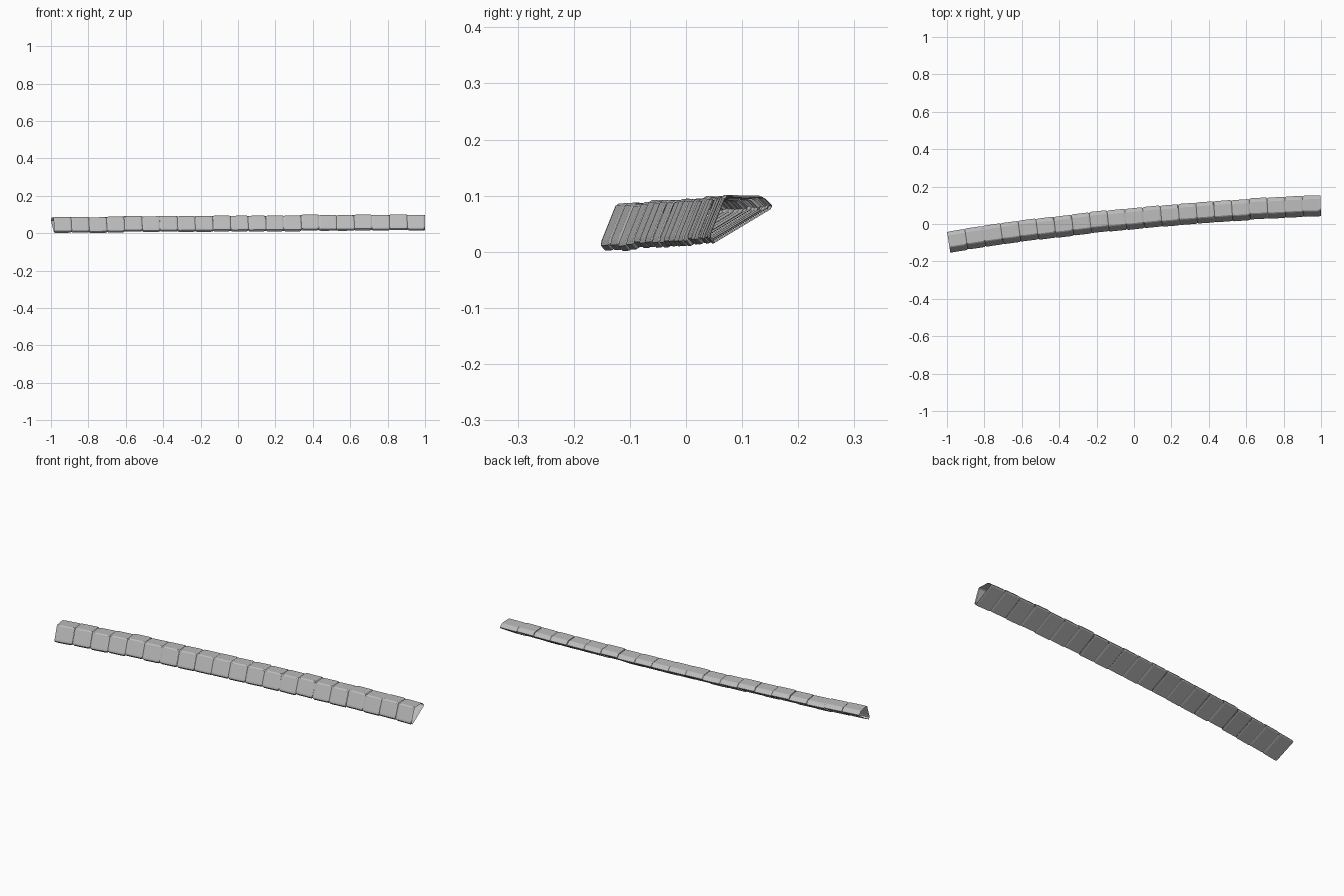
import bpy, bmesh, math, random
from mathutils import Vector

cube = bpy.data.objects.get("Cube")
if cube:
    bpy.data.objects.remove(cube, do_unlink=True)
random.seed(4)

COUNT = 21
# Kerb cross-section: (offset across the run, height)
SECTION = [(-.105, 0), (-.113, .009), (-.111, .018), (-.086, .080), (-.080, .084),
           (-.020, .083), (-.013, .080), (0, .067), (-.003, .061)]
CENTRE = Vector((-.062, .050))

stone_mat = bpy.data.materials.new("stone grey")
stone_mat.use_nodes = True
grey = (.5, .5, .5, 1)
stone_mat.diffuse_color = grey
stone_mat.node_tree.nodes["Principled BSDF"].inputs["Base Color"].default_value = grey


def ring(bm, x, scale, shift, lift):
    """One cross-section, square to the curved run at x."""
    y = .087 + .0965 * x - .0305 * x * x
    slope = .0965 - .061 * x
    normal = Vector((-slope, 1)).normalized()
    base = .004 + .0065 * (x + 1)
    verts = []
    for p in SECTION:
        v, h = CENTRE + (Vector(p) - CENTRE) * scale
        v += shift
        verts.append(bm.verts.new((x + normal.x * v, y + normal.y * v, base + h + lift)))
    return verts


# Row of hollow stones, open at the ends, with worn edges at each joint
step = 1.996 / COUNT
for i in range(COUNT):
    x0 = -1 + i * step
    x1 = x0 + step
    shift = random.uniform(-.002, .002)
    lift = random.uniform(-.002, .002)
    if i == 2:
        lift = -.004
    # Joints narrow a little; the two free ends stay full size
    start = .985 if i == 0 else .93
    end = .985 if i == COUNT - 1 else .93
    stations = [(x0, start), (x0 + .004, .975), (x0 + .010, 1),
                (x1 - .010, 1), (x1 - .004, .975), (x1, end)]
    bm = bmesh.new()
    rings = []
    for x, s in stations:
        j = random.uniform(-.0007, .0007)
        rings.append(ring(bm, x, s, shift + j, lift + j))
    n = len(SECTION)
    for a, b in zip(rings, rings[1:]):
        for k in range(n):
            m = (k + 1) % n
            bm.faces.new((a[k], a[m], b[m], b[k]))
    bmesh.ops.recalc_face_normals(bm, faces=bm.faces)
    # An open tube needs its outward direction checked on the top face
    bm.normal_update()
    top = max(bm.faces, key=lambda f: f.calc_center_median().z)
    if top.normal.z < 0:
        bmesh.ops.reverse_faces(bm, faces=bm.faces)
    for v in bm.verts:
        v.co.z = max(v.co.z, 0)
    mesh = bpy.data.meshes.new("kerb_stone")
    bm.to_mesh(mesh)
    bm.free()
    mesh.materials.append(stone_mat)
    stone = bpy.data.objects.new(f"kerb_stone_{i + 1:02d}", mesh)
    bpy.context.collection.objects.link(stone)
